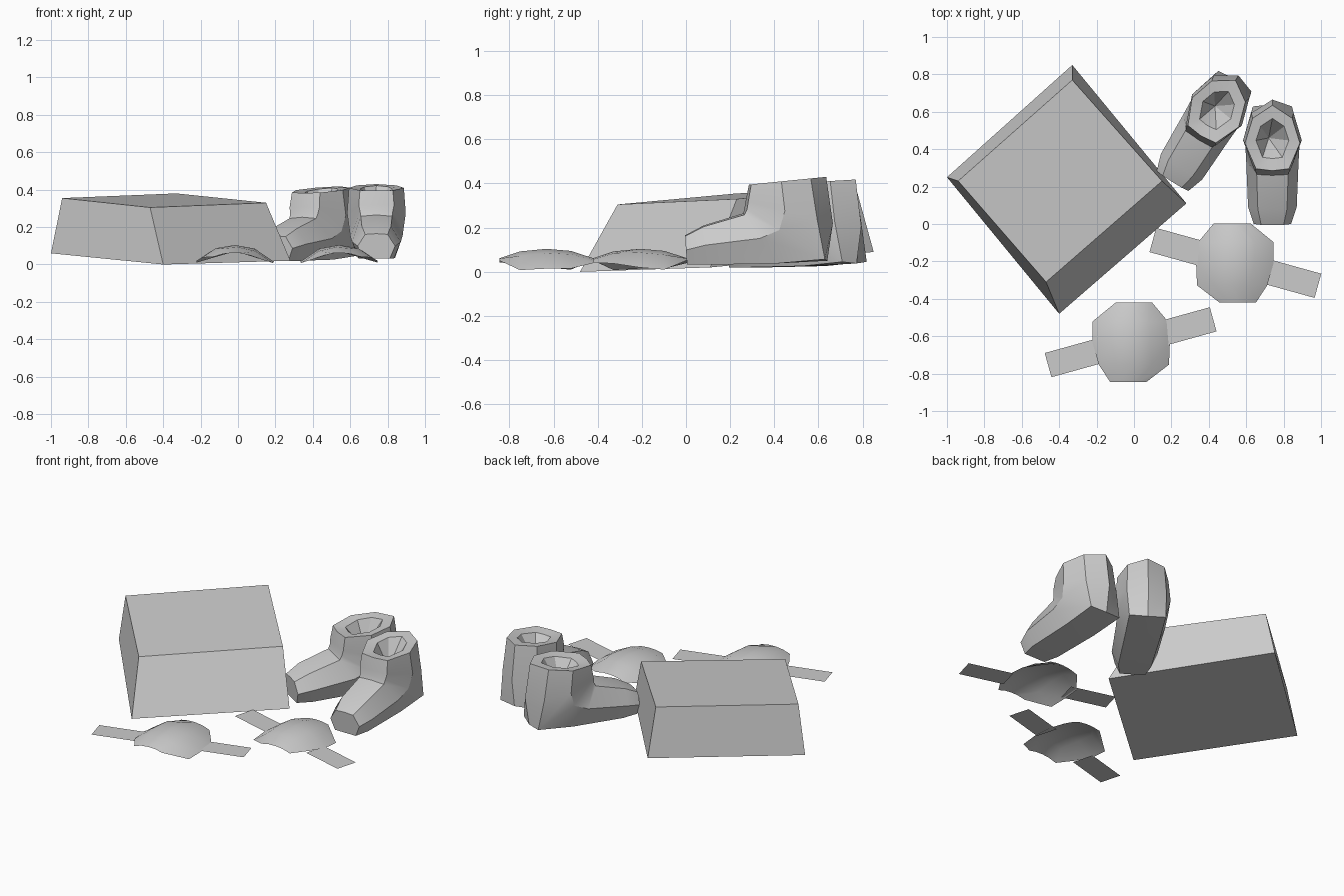
import bpy, bmesh, math

cube = bpy.data.objects.get("Cube")
if cube:
    bpy.data.objects.remove(cube, do_unlink=True)

GREY = (0.6, 0.6, 0.6, 1)
grey = bpy.data.materials.new("plain_grey")
grey.use_nodes = True
grey.diffuse_color = GREY
grey.node_tree.nodes["Principled BSDF"].inputs["Base Color"].default_value = GREY


def make(name, bm, loc=(0, 0, 0), turn=0, smooth=None, sheet=False):
    """Turn a bmesh into a named, coloured object."""
    if sheet:
        bm.normal_update()
        bmesh.ops.reverse_faces(bm, faces=[f for f in bm.faces if f.normal.z < 0])
    else:
        bmesh.ops.recalc_face_normals(bm, faces=bm.faces)
    me = bpy.data.meshes.new(name)
    bm.to_mesh(me)
    bm.free()
    me.materials.append(grey)
    ob = bpy.data.objects.new(name, me)
    bpy.context.collection.objects.link(ob)
    ob.location = loc
    ob.rotation_euler.z = math.radians(turn)
    if smooth:
        bpy.ops.object.select_all(action="DESELECT")
        bpy.context.view_layer.objects.active = ob
        ob.select_set(True)
        bpy.ops.object.shade_smooth_by_angle(angle=math.radians(smooth))
    return ob


def bridge(bm, a, b):
    """Join two closed rings with quads."""
    n = len(a)
    for i in range(n):
        bm.faces.new((a[i], a[(i + 1) % n], b[(i + 1) % n], b[i]))


# Tapered, slightly tilted box
bm = bmesh.new()
base = [(-1, .25, .06), (-.4, -.48, 0), (.28, .11, .02), (-.33, .85, .09)]
lid = [(-.94, .23, .355), (-.47, -.31, .305), (.15, .23, .33), (-.33, .77, .38)]
low, high = ([bm.verts.new(p) for p in ring] for ring in (base, lid))
bridge(bm, low, high)
bm.faces.new(low)
bm.faces.new(high)
make("box", bm)

# Boot rings from toe to collar opening:
# front y, front z, back y, back z, half width, side position, back corner position
BOOT_RINGS = [
    (-.465, .165, -.455, .032, .10, .5, 1),
    (-.38, .21, -.36, .032, .13, .5, 1),
    (-.2, .265, -.05, .038, .14, .5, 1),
    (-.195, .29, .18, .05, .145, .42, .97),
    (-.19, .32, .205, .22, .157, .45, .82),
    (-.175, .395, .175, .43, .147, .42, .8),
    (-.11, .388, .105, .422, .088, .45, .8),
]


def boot(name, loc, turn):
    bm = bmesh.new()
    rings = []
    for fy, fz, by, bz, w, side, corner in BOOT_RINGS:
        half = [(0, 0), (.6, .03), (1, side), (.72, corner), (0, 1)]
        outline = half + [(-u, t) for u, t in half[3:0:-1]]
        rings.append([bm.verts.new((u * w, fy + (by - fy) * t, fz + (bz - fz) * t))
                      for u, t in outline])
    bm.faces.new(rings[0])
    for a, b in zip(rings, rings[1:]):
        bridge(bm, a, b)
    # Sunken opening
    pit = bm.verts.new((-.02, 0, .26))
    rim = rings[-1]
    for i in range(len(rim)):
        bm.faces.new((rim[i - 1], rim[i], pit))
    make(name, bm, loc, turn, smooth=28)


boot("left_boot", (.74, .46, 0), 0)
boot("right_boot", (.45, .62, -.012), -32)

# Domed pads with two flat straps each: rows of y, lowest x, highest x
PAD_ROWS = [(-.212, -.11, .085), (-.12, -.17, .205), (0, -.205, .21),
            (.11, -.205, .2), (.212, -.08, .115)]


def pad(name, loc, flip, turn):
    bm = bmesh.new()
    grid = []
    for y, x0, x1 in PAD_ROWS:
        row = []
        for i in range(5):
            x = x0 + (x1 - x0) * i / 4
            z = .104 - .08 * abs(x / .2) ** 2.3 - .042 * abs(y / .212) ** 2.3
            row.append(bm.verts.new((x * flip, y, max(z, .004))))
        grid.append(row)
    for a, b in zip(grid, grid[1:]):
        for i in range(4):
            bm.faces.new((a[i], a[i + 1], b[i + 1], b[i]))
    make(name, bm, loc, smooth=40, sheet=True)
    for side, label in ((-1, "right"), (1, "left")):
        bm = bmesh.new()
        bm.faces.new([bm.verts.new((side * x, y, .02)) for x, y in
                      ((.18, -.067), (.458, -.067), (.458, .067), (.18, .067))])
        make(name + "_strap_" + label, bm, loc, turn, sheet=True)


pad("front_pad", (-.018, -.632, 0), 1, 15.5)
pad("side_pad", (.542, -.208, 0), -1, -15.5)
